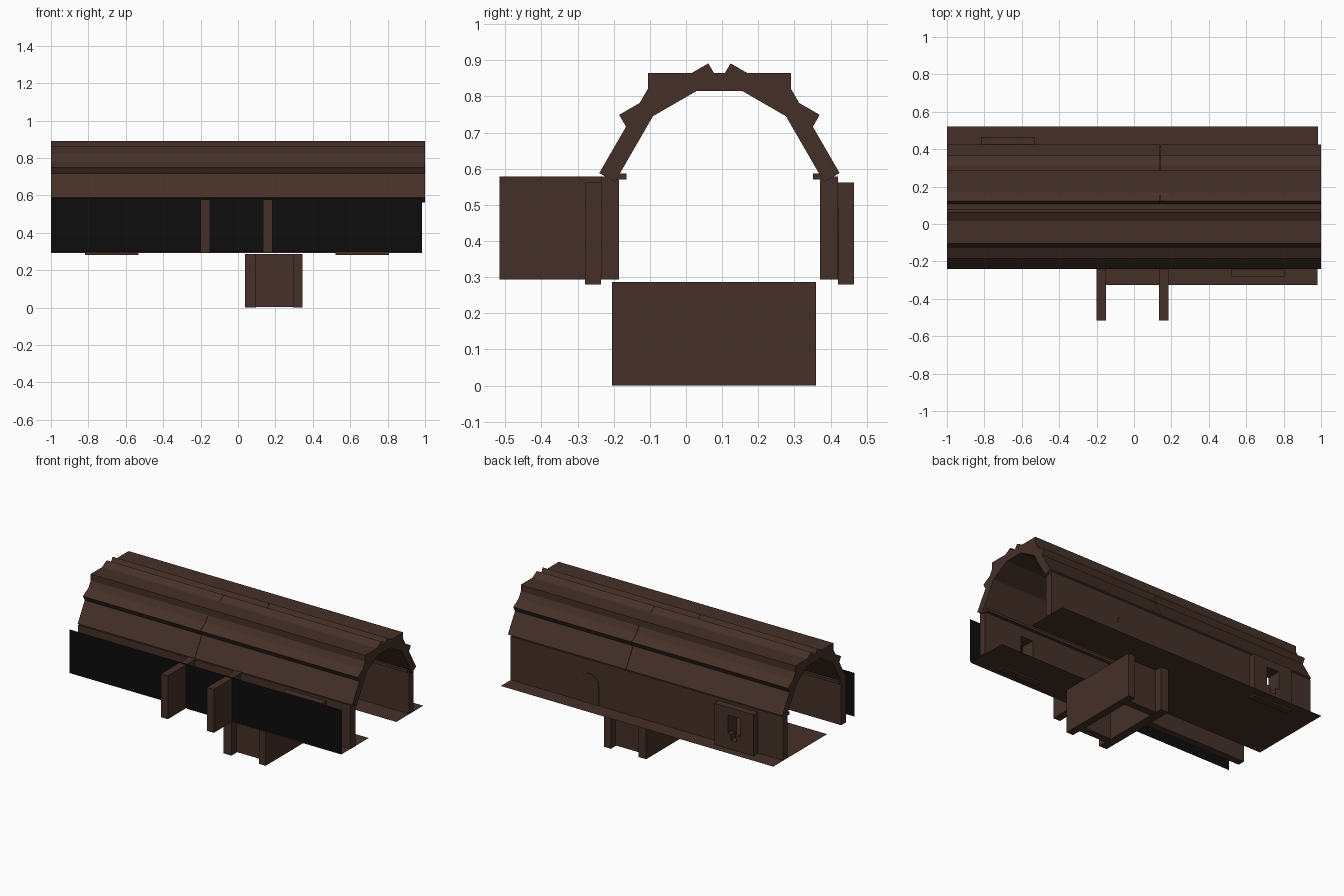
import bpy, bmesh, math
from mathutils import Matrix, Vector

if "Cube" in bpy.data.objects:
    bpy.data.objects.remove(bpy.data.objects["Cube"])


def material(name, rgb):
    m = bpy.data.materials.new(name)
    m.diffuse_color = (*rgb, 1)
    m.use_nodes = True
    m.node_tree.nodes["Principled BSDF"].inputs["Base Color"].default_value = m.diffuse_color
    return m


BROWN = material("dark brown", (0.060, 0.030, 0.021))
BLACK = material("near black", (0.004, 0.004, 0.004))
MID = 0.0925          # centre line of the hall in y
FLOOR, TOP = 0.293, 0.579


def finish(name, bm, mat):
    me = bpy.data.meshes.new(name)
    bm.to_mesh(me)
    bm.free()
    me.materials.append(mat)
    ob = bpy.data.objects.new(name, me)
    bpy.context.collection.objects.link(ob)
    return ob


def box(name, x, y, z, mat=BROWN):
    bm = bmesh.new()
    c = Vector(((x[0] + x[1]) / 2, (y[0] + y[1]) / 2, (z[0] + z[1]) / 2))
    bmesh.ops.create_cube(bm, size=1, matrix=Matrix.Translation(c)
                          @ Matrix.Diagonal((x[1] - x[0], y[1] - y[0], z[1] - z[0], 1)))
    return finish(name, bm, mat)


def sheet(name, pts, mat):
    bm = bmesh.new()
    bm.faces.new([bm.verts.new(p) for p in pts])
    return finish(name, bm, mat)


def prism(name, profile, axis, a, b):
    # extrude a flat profile along x (profile is y,z) or y (profile is x,z)
    bm = bmesh.new()
    put = (lambda p, t: (t, p[0], p[1])) if axis == "x" else (lambda p, t: (p[0], t, p[1]))
    f = bm.faces.new([bm.verts.new(put(p, a)) for p in profile])
    ext = bmesh.ops.extrude_face_region(bm, geom=[f])["geom"]
    vec = Vector((b - a, 0, 0)) if axis == "x" else Vector((0, b - a, 0))
    bmesh.ops.translate(bm, vec=vec, verts=[v for v in ext if isinstance(v, bmesh.types.BMVert)])
    bmesh.ops.recalc_face_normals(bm, faces=bm.faces)
    return finish(name, bm, BROWN)


# Vaulted roof: overlapping slabs at 60 and 30 degrees, mirrored, in two lengths
for side, seam in ((1, -0.147), (-1, 0.14)):
    tag = "front" if side == 1 else "back"
    for part, y0, z0, deg in (("lower", -0.24, 0.588, 60), ("upper", -0.185, 0.749, 30)):
        r = math.radians(deg)
        d, n = (math.cos(r), math.sin(r)), (math.sin(r), -math.cos(r))
        pts = []
        for s, t in ((0, 0), (0.285, 0), (0.285, 0.05), (0, 0.05)):
            y = y0 + d[0] * s + n[0] * t
            pts.append((y if side == 1 else 2 * MID - y, z0 + d[1] * s + n[1] * t))
        for i, (a, b) in enumerate(((-1, seam - 0.001), (seam + 0.001, 1))):
            prism(f"roof_{tag}_{part}_{i}", pts, "x", a, b)
box("roof_ridge_slab", (-1, 1), (-0.105, 0.29), (0.815, 0.865))


# Long walls, each left open behind its window
def wall(name, y, w):
    lo, hi = w - 0.045, w + 0.045
    box(name + "_left", (-1, lo), y, (FLOOR, TOP))
    box(name + "_right", (hi, 0.985), y, (FLOOR, TOP))
    box(name + "_under_window", (lo, hi), y, (FLOOR, 0.35))
    box(name + "_over_window", (lo, hi), y, (0.51, TOP))


# Raised window surround with a stepped opening
def window(name, y, w):
    box(name + "_left", (w - 0.143, w - 0.045), y, (0.28, 0.562))
    box(name + "_right", (w + 0.045, w + 0.143), y, (0.28, 0.562))
    box(name + "_sill", (w - 0.045, w + 0.045), y, (0.28, 0.35))
    box(name + "_lintel", (w - 0.045, w + 0.045), y, (0.51, 0.562))
    for s in (-1, 1):
        a, b = sorted((w + s * 0.045, w + s * 0.02))
        box(name + "_step", (a, b), y, (0.35, 0.39))


wall("front_wall", (-0.235, -0.186), 0.665)
wall("back_wall", (0.371, 0.42), -0.675)
window("front_window", (-0.28, -0.235), 0.665)
window("back_window", (0.42, 0.465), -0.675)

# Inner wall cornices
box("front_cornice", (-1, 0.985), (-0.195, -0.165), (0.57, 0.587))
box("back_cornice", (-1, 0.985), (0.352, 0.38), (0.57, 0.587))

# Shallow arched door panel on the back wall
arch = [(0.34, FLOOR), (0.34, 0.42)]
arch += [(0.41 - 0.07 * math.cos(t * math.pi / 8), 0.42 + 0.07 * math.sin(t * math.pi / 8)) for t in range(1, 8)]
arch += [(0.48, 0.42), (0.48, FLOOR)]
prism("back_door_panel", arch, "y", 0.415, 0.423)

# Side corridor walls running out at the front
for i, x in enumerate((-0.2, 0.135)):
    box(f"corridor_wall_{i}", (x, x + 0.05), (-0.516, -0.235), (FLOOR, TOP))

# Thin black backing sheet in front of the wall
sheet("black_backing", [(-1, -0.325, 0.297), (0.985, -0.325, 0.297),
                        (0.985, -0.325, 0.584), (-1, -0.325, 0.584)], BLACK)

# Floor sheets, leaving a gap above the cellar
for name, x0, x1, y0, y1 in (("floor_front", -0.15, 0.98, -0.325, -0.04),
                             ("floor_middle", -1, 0.05, -0.04, 0.24),
                             ("floor_back", -1, 0.985, 0.24, 0.52)):
    z = 0.29
    sheet(name, [(x0, y0, z), (x1, y0, z), (x1, y1, z), (x0, y1, z)], BROWN)

# Cellar: two side walls with recessed cross walls
box("cellar_left_wall", (0.038, 0.095), (-0.205, 0.36), (0, 0.287))
box("cellar_right_wall", (0.295, 0.345), (-0.205, 0.36), (0, 0.287))
box("cellar_front_wall", (0.095, 0.295), (-0.15, -0.10), (0.003, 0.287))
box("cellar_back_wall", (0.095, 0.295), (0.26, 0.31), (0.003, 0.287))
